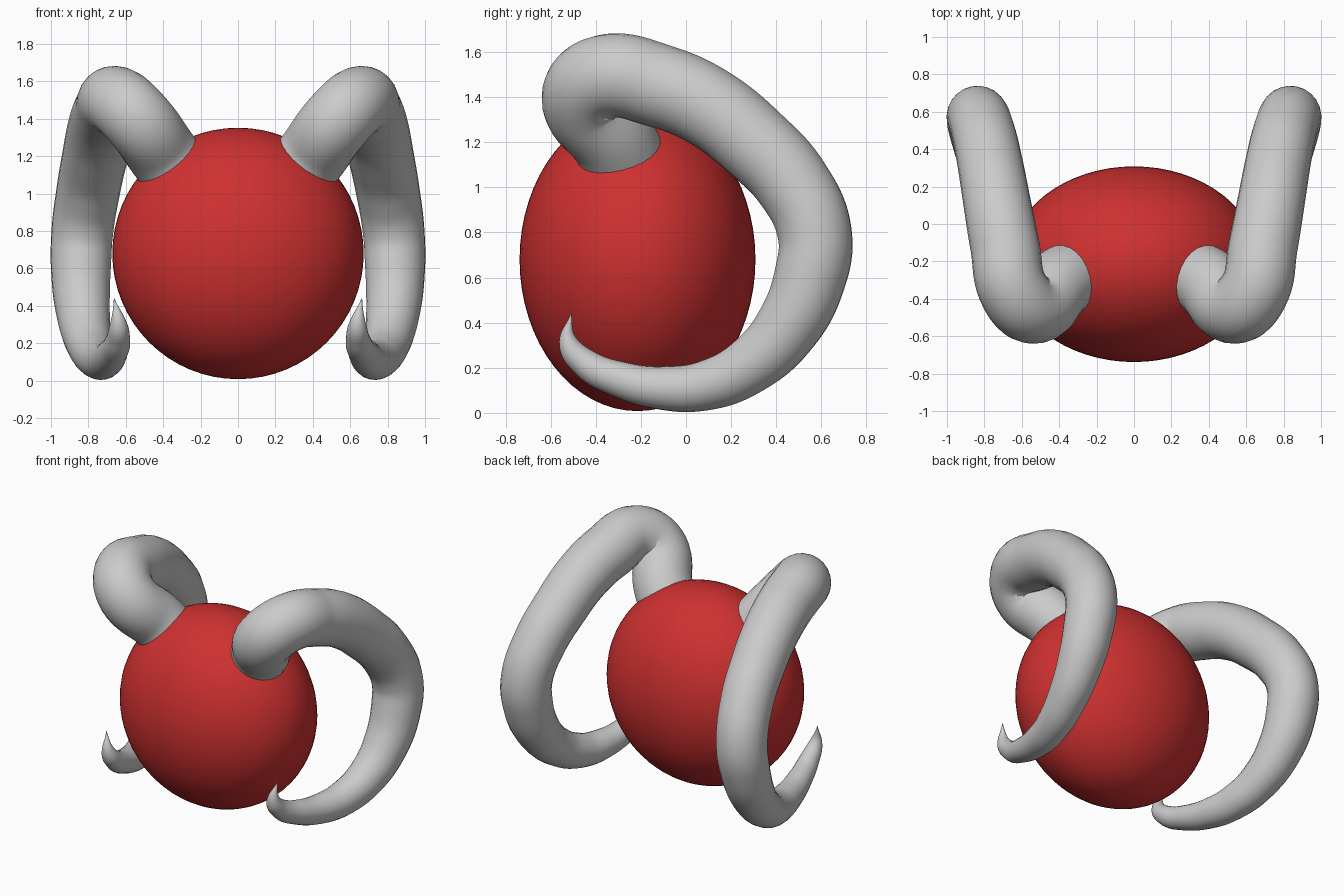
import bpy

if "Cube" in bpy.data.objects:
    bpy.data.objects.remove(bpy.data.objects["Cube"])


def material(name, colour):
    m = bpy.data.materials.new(name)
    m.diffuse_color = (*colour, 1)
    m.use_nodes = True
    m.node_tree.nodes["Principled BSDF"].inputs["Base Color"].default_value = m.diffuse_color
    return m


red = material("red", (0.62, 0.03, 0.03))
grey = material("light grey", (0.6, 0.6, 0.6))

# Squashed round body
bpy.ops.mesh.primitive_uv_sphere_add(segments=64, ring_count=32, location=(0, -0.215, 0.68))
body = bpy.context.object
body.name = "body"
body.scale = (0.672, 0.523, 0.672)
bpy.ops.object.transform_apply(location=False, rotation=False, scale=True)
bpy.ops.object.shade_smooth()
body.data.materials.append(red)

# Horn centre line: x, y, z, radius
PATH = [
    (0.28, -0.25, 1.05, 0.19), (0.40, -0.32, 1.21, 0.19), (0.54, -0.45, 1.40, 0.19),
    (0.64, -0.36, 1.49, 0.187), (0.69, -0.12, 1.45, 0.185), (0.73, 0.10, 1.355, 0.18),
    (0.765, 0.30, 1.20, 0.175), (0.80, 0.47, 1.02, 0.17), (0.832, 0.57, 0.80, 0.165),
    (0.84, 0.55, 0.60, 0.16), (0.83, 0.45, 0.38, 0.145), (0.80, 0.29, 0.215, 0.127),
    (0.755, 0.10, 0.125, 0.112), (0.71, -0.10, 0.11, 0.097), (0.67, -0.30, 0.15, 0.08),
    (0.642, -0.44, 0.215, 0.066), (0.64, -0.52, 0.31, 0.044), (0.662, -0.51, 0.44, 0.002),
]


# Curled, tapering horn
def horn(name, side):
    curve = bpy.data.curves.new(name, 'CURVE')
    curve.dimensions = '3D'
    curve.bevel_depth = 1
    curve.bevel_resolution = 10
    curve.resolution_u = 10
    curve.use_fill_caps = True
    spline = curve.splines.new('BEZIER')
    spline.radius_interpolation = 'CARDINAL'
    spline.bezier_points.add(len(PATH) - 1)
    for point, (x, y, z, r) in zip(spline.bezier_points, PATH):
        point.co = (side * x, y, z)
        point.radius = r
        point.handle_left_type = point.handle_right_type = 'AUTO'
    obj = bpy.data.objects.new(name, curve)
    bpy.context.collection.objects.link(obj)
    curve.materials.append(grey)
    bpy.ops.object.select_all(action='DESELECT')
    obj.select_set(True)
    bpy.context.view_layer.objects.active = obj
    bpy.ops.object.convert(target='MESH')
    bpy.ops.object.shade_smooth()


horn("right_horn", 1)
horn("left_horn", -1)
